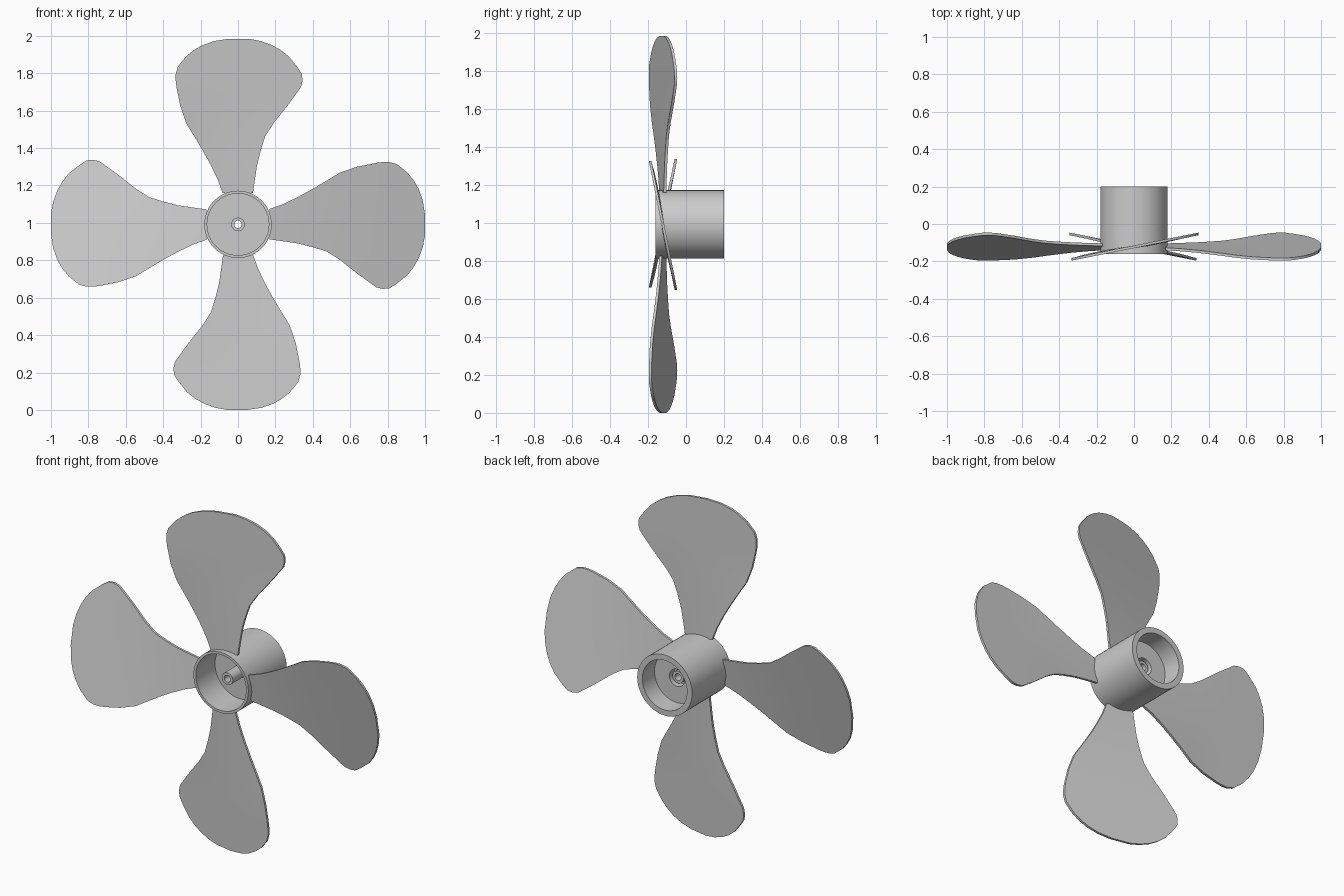
import bpy, bmesh, math
from mathutils import Vector

if "Cube" in bpy.data.objects:
    bpy.data.objects.remove(bpy.data.objects["Cube"])

CENTER_Z = 1.0


def finish(bm, name):
    bmesh.ops.recalc_face_normals(bm, faces=bm.faces)
    mesh = bpy.data.meshes.new(name)
    bm.to_mesh(mesh)
    bm.free()
    obj = bpy.data.objects.new(name, mesh)
    bpy.context.collection.objects.link(obj)
    bpy.ops.object.select_all(action='DESELECT')
    obj.select_set(True)
    bpy.context.view_layer.objects.active = obj
    bpy.ops.object.shade_smooth_by_angle(angle=math.radians(35))
    return obj


def lathe(name, profile, segments=48):
    """Revolve a closed (y, radius) profile around the propeller axis."""
    bm = bmesh.new()
    rings = []
    for i in range(segments):
        a = 2 * math.pi * i / segments
        rings.append([bm.verts.new((r * math.cos(a), y, CENTER_Z + r * math.sin(a)))
                      for y, r in profile])
    n = len(profile)
    for i, ring in enumerate(rings):
        nxt = rings[(i + 1) % segments]
        for j in range(n):
            k = (j + 1) % n
            bm.faces.new((ring[j], ring[k], nxt[k], nxt[j]))
    return finish(bm, name)


# Hub: open drum with a web inside, a bored shaft boss and a rear counterbore
lathe("hub", [
    (-.16, .18), (.20, .18), (.20, .147), (.085, .147),
    (.085, .05), (.04, .05), (.04, .036), (.075, .036), (.075, .02),
    (-.10, .02), (-.10, .036), (.02, .036), (.02, .165), (-.16, .165)])

# Blade outline: radius, leading edge, trailing edge
STATIONS = [
    (.168, -.082, .080), (.24, -.108, .090), (.32, -.146, .102),
    (.40, -.190, .122), (.476, -.235, .146), (.545, -.277, .190),
    (.64, -.309, .265), (.74, -.329, .337), (.775, -.333, .345),
    (.81, -.333, .342), (.85, -.322, .316), (.905, -.278, .272),
    (.940, -.235, .228), (.966, -.190, .182), (.988, -.128, .122), (1.0, -.05, .06)]
COLUMNS = 10
THICKNESS = .014


def blade(name, turn, stretch):
    bm = bmesh.new()
    c, s = math.cos(turn), math.sin(turn)
    layers = []
    for side in (-.5, .5):
        rows = []
        for r, lead, trail in STATIONS:
            # pitch grows slightly from root to tip
            pitch = .14 + .06 * min(1, (r - .16) / .5)
            row = []
            for i in range(COLUMNS + 1):
                u = lead + (trail - lead) * i / COLUMNS
                y = -.122 + pitch * u + side * THICKNESS
                rr = r * stretch
                row.append(bm.verts.new((u * c + rr * s, y, CENTER_Z - u * s + rr * c)))
            rows.append(row)
        for a, b in zip(rows, rows[1:]):
            for i in range(COLUMNS):
                bm.faces.new((a[i], a[i + 1], b[i + 1], b[i]))
        layers.append(rows)

    # rim joining front and back skins
    def border(rows):
        return (rows[0] + [row[-1] for row in rows[1:]]
                + rows[-1][-2::-1] + [row[0] for row in rows[-2:0:-1]])
    front, back = border(layers[0]), border(layers[1])
    for i in range(len(front)):
        j = (i + 1) % len(front)
        bm.faces.new((front[i], front[j], back[j], back[i]))
    return finish(bm, name)


# Four blades around the hub
for i, label in enumerate(("top", "right", "bottom", "left")):
    blade("blade_" + label, i * math.pi / 2, .992 if i % 2 == 0 else 1.0)

# Rest the lowest tip on z = 0
bpy.context.view_layer.update()
low = min((o.matrix_world @ Vector(p)).z for o in bpy.data.objects for p in o.bound_box)
for o in bpy.data.objects:
    o.location.z -= low
